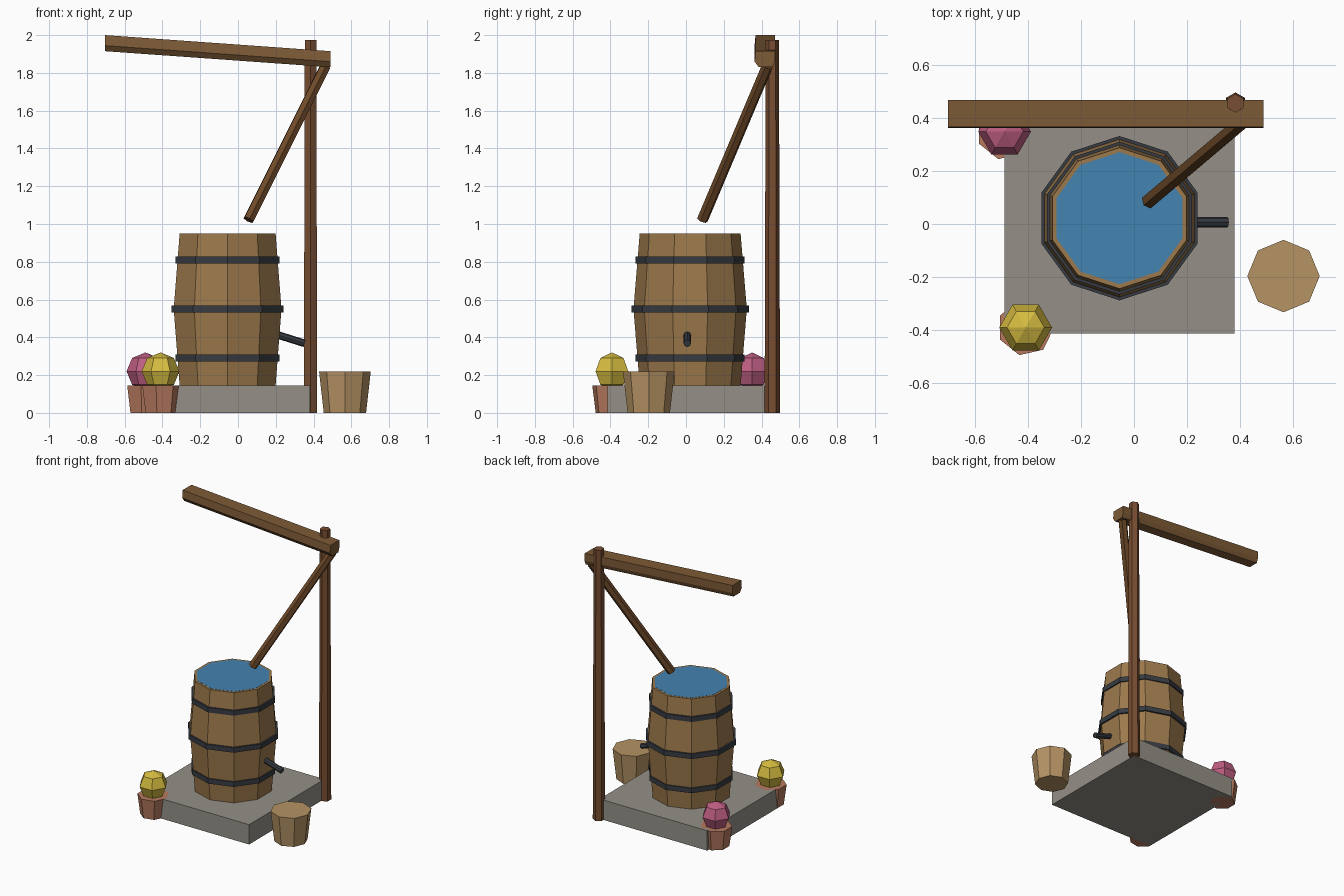
import bpy, bmesh, math
from mathutils import Vector, Matrix

if "Cube" in bpy.data.objects:
    bpy.data.objects.remove(bpy.data.objects["Cube"])


def mat(name, srgb):
    m = bpy.data.materials.new(name)
    m.diffuse_color = [(c / 255) ** 2.2 for c in srgb] + [1]
    m.use_nodes = True
    m.node_tree.nodes["Principled BSDF"].inputs["Base Color"].default_value = m.diffuse_color
    return m


WOOD = mat("wood", (155, 120, 77))
DARK = mat("dark_wood", (118, 78, 52))
BEAM = mat("beam_wood", (125, 91, 57))
PIPE = mat("pipe_wood", (110, 75, 45))
PALE = mat("pale_wood", (180, 146, 100))
IRON = mat("iron", (58, 62, 68))
STONE = mat("stone", (147, 143, 134))
CLAY = mat("clay", (180, 120, 95))
WATER = mat("water", (70, 130, 175))
PINK = mat("pink", (190, 95, 130))
YELLOW = mat("yellow", (212, 186, 66))


def finish(name, bm, material):
    bmesh.ops.recalc_face_normals(bm, faces=bm.faces)
    me = bpy.data.meshes.new(name)
    bm.to_mesh(me)
    bm.free()
    me.materials.append(material)
    ob = bpy.data.objects.new(name, me)
    bpy.context.collection.objects.link(ob)
    return ob


def lathe(name, centre, rows, sides, material, start=0.0, closed=False):
    """Stack of polygon rings (radius, z); capped, or joined into a hoop."""
    bm = bmesh.new()
    rings = []
    for r, z in rows:
        angles = [math.radians(start) + math.tau * i / sides for i in range(sides)]
        rings.append([bm.verts.new((centre[0] + r * math.cos(a),
                                    centre[1] + r * math.sin(a), z)) for a in angles])
    pairs = list(zip(rings, rings[1:]))
    if closed:
        pairs.append((rings[-1], rings[0]))
    for a, b in pairs:
        for i in range(sides):
            j = (i + 1) % sides
            bm.faces.new((a[i], a[j], b[j], b[i]))
    if not closed:
        bm.faces.new(rings[0])
        bm.faces.new(rings[-1])
    return finish(name, bm, material)


def rod(name, a, b, radius, sides, material):
    a, b = Vector(a), Vector(b)
    bm = bmesh.new()
    rot = (b - a).to_track_quat('Z', 'Y').to_matrix().to_4x4()
    bmesh.ops.create_cone(bm, cap_ends=True, segments=sides, radius1=radius, radius2=radius,
                          depth=(b - a).length, matrix=Matrix.Translation((a + b) / 2) @ rot)
    return finish(name, bm, material)


# Stone base
bm = bmesh.new()
bmesh.ops.create_cube(bm, size=1, matrix=Matrix.Translation((-0.055, 0.02, 0.0725))
                      @ Matrix.Diagonal((0.87, 0.87, 0.145, 1)))
finish("stone_base", bm, STONE)

# Barrel, hoops and water
C = (-0.055, 0.022)
lathe("barrel", C, [(0.267, 0.145), (0.300, 0.55), (0.267, 0.95)], 10, WOOD, 18)
for i, (z, r) in enumerate([(0.29, 0.289), (0.55, 0.311), (0.81, 0.289)]):
    lathe(f"hoop_{i + 1}", C, [(r, z - 0.018), (r, z + 0.018), (r - 0.025, z + 0.018),
                               (r - 0.025, z - 0.018)], 10, IRON, 18, closed=True)
lathe("water", C, [(0.25, 0.94), (0.25, 0.951)], 10, WATER, 18)

# Spigot
rod("spigot", (0.21, 0.007, 0.413), (0.353, 0.007, 0.368), 0.02, 8, IRON)

# Post
lathe("post", (0.384, 0.457), [(0.041, 0), (0.035, 1.975)], 6, DARK, 30)

# Sloping gutter with vertical ends
profile = [(0.368, 0.0425), (0.363, -0.013), (0.385, -0.0425),
           (0.458, -0.0425), (0.470, -0.013), (0.470, 0.0425)]
bm = bmesh.new()
ends = [[bm.verts.new((x, y, zc + dz)) for y, dz in profile]
        for x, zc in ((-0.705, 1.9575), (0.49, 1.8725))]
for i in range(6):
    j = (i + 1) % 6
    bm.faces.new((ends[0][i], ends[0][j], ends[1][j], ends[1][i]))
for e in ends:
    bm.faces.new(e)
finish("gutter", bm, BEAM)

# Downpipe into the barrel
rod("downpipe", (0.056, 0.087, 1.022), (0.462, 0.43, 1.835), 0.03, 6, PIPE)

# Bucket
lathe("bucket", (0.566, -0.197), [(0.112, 0), (0.137, 0.22)], 8, PALE)

# Flower pots
for name, x, y, m in [("yellow", -0.41, -0.392, YELLOW), ("pink", -0.49, 0.350, PINK)]:
    lathe(name + "_pot", (x, y), [(0.088, 0), (0.107, 0.145)], 7, CLAY)
    bm = bmesh.new()
    bmesh.ops.create_uvsphere(bm, u_segments=6, v_segments=4, radius=0.1,
                              matrix=Matrix.Translation((x, y, 0.22)) @ Matrix.Rotation(math.pi / 6, 4, 'Z'))
    finish(name + "_flower", bm, m)
